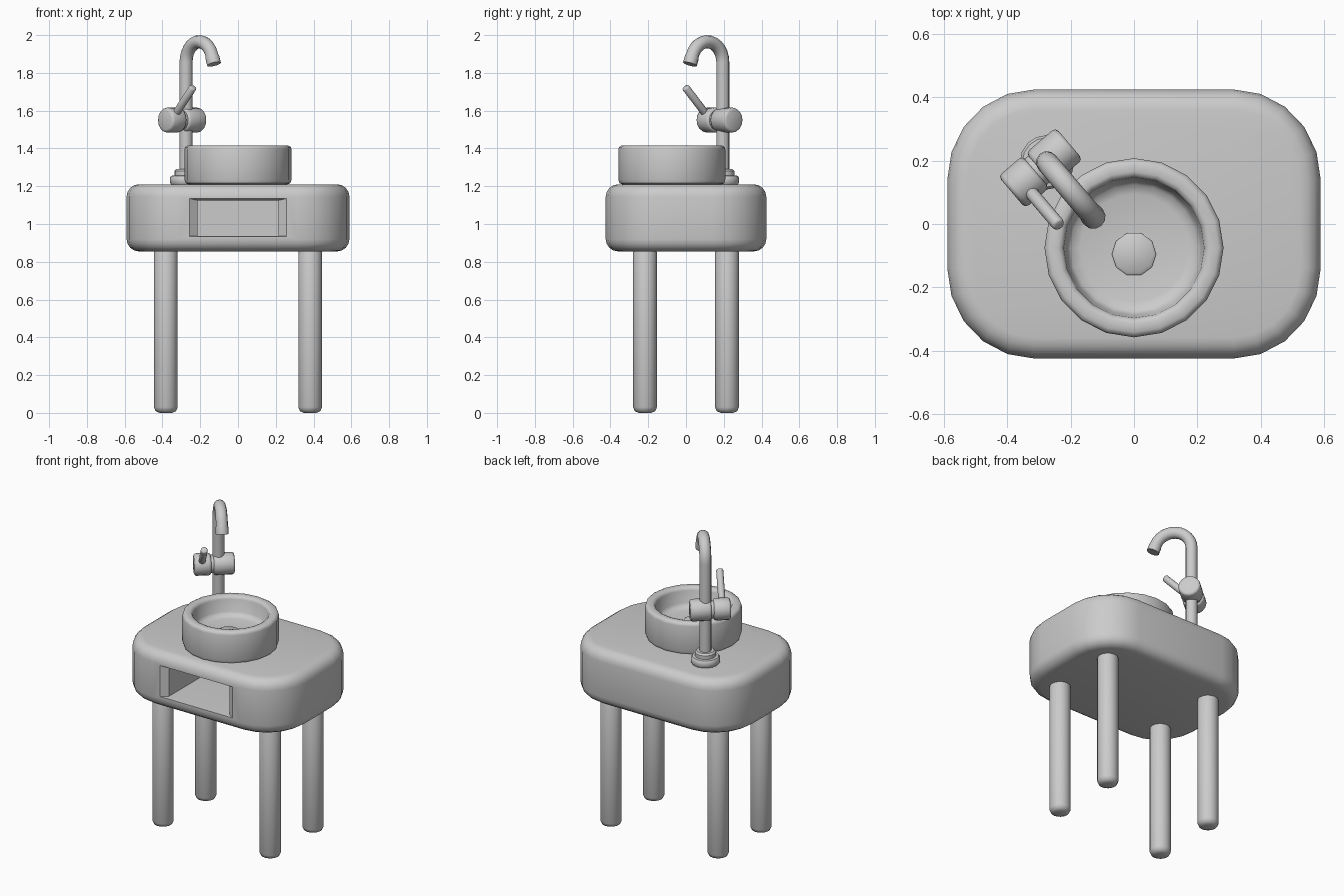
import bpy, bmesh, math
from mathutils import Vector

if "Cube" in bpy.data.objects:
    bpy.data.objects.remove(bpy.data.objects["Cube"], do_unlink=True)

grey = bpy.data.materials.new("plain grey")
grey.use_nodes = True
GREY = (0.6, 0.6, 0.6, 1)
grey.diffuse_color = GREY
grey.node_tree.nodes["Principled BSDF"].inputs["Base Color"].default_value = GREY


def finish(name, bm, angle=40):
    bmesh.ops.recalc_face_normals(bm, faces=bm.faces)
    mesh = bpy.data.meshes.new(name)
    bm.to_mesh(mesh)
    bm.free()
    mesh.materials.append(grey)
    ob = bpy.data.objects.new(name, mesh)
    bpy.context.collection.objects.link(ob)
    smooth(ob, angle)
    return ob


def smooth(ob, angle):
    bpy.ops.object.select_all(action='DESELECT')
    ob.select_set(True)
    bpy.context.view_layer.objects.active = ob
    bpy.ops.object.shade_smooth_by_angle(angle=math.radians(angle))


def loft(name, rings, angle=40):
    """Skin a stack of equal-length rings and cap both ends."""
    bm = bmesh.new()
    loops = [[bm.verts.new(p) for p in ring] for ring in rings]
    n = len(loops[0])
    for a, b in zip(loops, loops[1:]):
        for i in range(n):
            j = (i + 1) % n
            bm.faces.new((a[i], a[j], b[j], b[i]))
    bm.faces.new(loops[0])
    bm.faces.new(loops[-1])
    return finish(name, bm, angle)


def circle(centre, axis, radius, sides):
    turn = Vector(axis).to_track_quat('Z', 'Y')
    return [Vector(centre) + turn @ Vector((radius * math.cos(t), radius * math.sin(t), 0))
            for t in (2 * math.pi * i / sides for i in range(sides))]


def turned(name, origin, axis, profile, sides, angle=40):
    """Profile of (radius, distance along axis) swept round the axis."""
    axis = Vector(axis).normalized()
    return loft(name, [circle(Vector(origin) + axis * d, axis, r, sides)
                       for r, d in profile], angle)


def rounded_rod(name, start, axis, length, radius, edge, sides):
    turned(name, start, axis, [(radius - edge, 0), (radius - edge * 0.3, edge * 0.3),
                               (radius, edge), (radius, length - edge),
                               (radius - edge * 0.3, length - edge * 0.3),
                               (radius - edge, length)], sides, 50)


# Cabinet: rounded outline with soft upper and lower edges
def outline(inset, z):
    rx, ry, cx, cy = 0.275 - inset, 0.285 - inset, 0.315, 0.14
    pts = []
    for k, (sx, sy) in enumerate([(1, 1), (-1, 1), (-1, -1), (1, -1)]):
        for i in range(6):
            t = math.pi / 2 * (k + i / 5)
            pts.append((sx * cx + rx * math.cos(t), sy * cy + ry * math.sin(t), z))
    return pts


BOTTOM, TOP, EDGE = 0.855, 1.21, 0.065
bend = [math.pi / 2 * i / 4 for i in range(5)]
lower = [outline(EDGE * (1 - math.sin(t)), BOTTOM + EDGE * (1 - math.cos(t))) for t in bend]
upper = [outline(EDGE * (1 - math.cos(t)), TOP - EDGE * (1 - math.sin(t))) for t in bend]
cabinet = loft("cabinet", lower + upper)


# Shelf recess with a flared mouth, cut into the front
def opening(y, half, low, high):
    return [(-half, y, low), (half, y, low), (half, y, high), (-half, y, high)]


cutter = loft("recess_cutter", [opening(-0.45, 0.257, 0.935, 1.135),
                                opening(-0.425, 0.257, 0.935, 1.135),
                                opening(-0.395, 0.215, 0.937, 1.125),
                                opening(-0.05, 0.215, 0.937, 1.125)])
cut = cabinet.modifiers.new("recess", 'BOOLEAN')
cut.object = cutter
cut.solver = 'EXACT'
bpy.context.view_layer.objects.active = cabinet
bpy.ops.object.modifier_apply(modifier=cut.name)
bpy.data.objects.remove(cutter, do_unlink=True)
smooth(cabinet, 35)

# Legs
for side, sx in (("left", 1), ("right", -1)):
    for end, sy in (("front", -1), ("back", 1)):
        rounded_rod(f"{end}_{side}_leg", (sx * 0.382, sy * 0.217, 0), (0, 0, 1),
                    0.88, 0.063, 0.03, 16)

# Basin and drain
turned("basin", (0, -0.075, TOP), (0, 0, 1),
       [(0.262, 0), (0.277, 0.006), (0.283, 0.025), (0.283, 0.185), (0.279, 0.198),
        (0.267, 0.205), (0.24, 0.205), (0.228, 0.2), (0.222, 0.185), (0.213, 0.11),
        (0.2, 0.092), (0.17, 0.084), (0.05, 0.08)], 20, 50)
turned("drain", (0, -0.095, TOP + 0.07), (0, 0, 1),
       [(0.07, 0), (0.07, 0.017), (0.06, 0.024)], 10, 50)

# Tap: stepped foot
PIPE = Vector((-0.275, 0.195, TOP))
REACH = Vector((0.648, -0.762, 0)).normalized()
ACROSS = Vector((0.762, 0.648, 0)).normalized()
UP = Vector((0, 0, 1))
turned("tap_foot", PIPE, UP, [(0.08, 0), (0.086, 0.01), (0.086, 0.035), (0.078, 0.045),
                              (0.062, 0.047), (0.062, 0.07), (0.052, 0.08)], 16)

# Tap: pipe rising into a hooked spout
BEND, RADIUS, BEND_Z = 0.109, 0.035, 1.856
base = Vector((PIPE.x, PIPE.y, 0))
rings = [circle(PIPE, UP, RADIUS, 12)]
side_dir = ACROSS


def pipe_ring(centre, tangent, radius):
    other = tangent.cross(side_dir)
    return [centre + radius * (side_dir * math.cos(t) + other * math.sin(t))
            for t in (2 * math.pi * i / 12 for i in range(12))]


rings = [pipe_ring(PIPE, UP, RADIUS)]
for i in range(13):
    t = math.radians(160) * i / 12
    tangent = REACH * math.sin(t) + UP * math.cos(t)
    centre = base + REACH * BEND * (1 - math.cos(t)) + UP * (BEND_Z + BEND * math.sin(t))
    rings.append(pipe_ring(centre, tangent, RADIUS))
rings.append(pipe_ring(centre + tangent * 0.012, tangent, 0.038))
rings.append(pipe_ring(centre + tangent * 0.05, tangent, 0.038))
loft("tap_spout", rings)

# Tap: valve body, handle hub and lever
valve = base + UP * 1.55
rounded_rod("valve_body", valve - ACROSS * 0.032, ACROSS, 0.124, 0.066, 0.014, 16)
rounded_rod("valve_neck", valve - ACROSS * 0.08, ACROSS, 0.08, 0.054, 0.005, 16)
rounded_rod("handle_hub", valve - ACROSS * 0.146, ACROSS, 0.1, 0.066, 0.014, 16)
hub = valve - ACROSS * 0.1
rounded_rod("handle_lever", hub, REACH * 0.171 + UP * 0.17, 0.248, 0.021, 0.008, 10)
